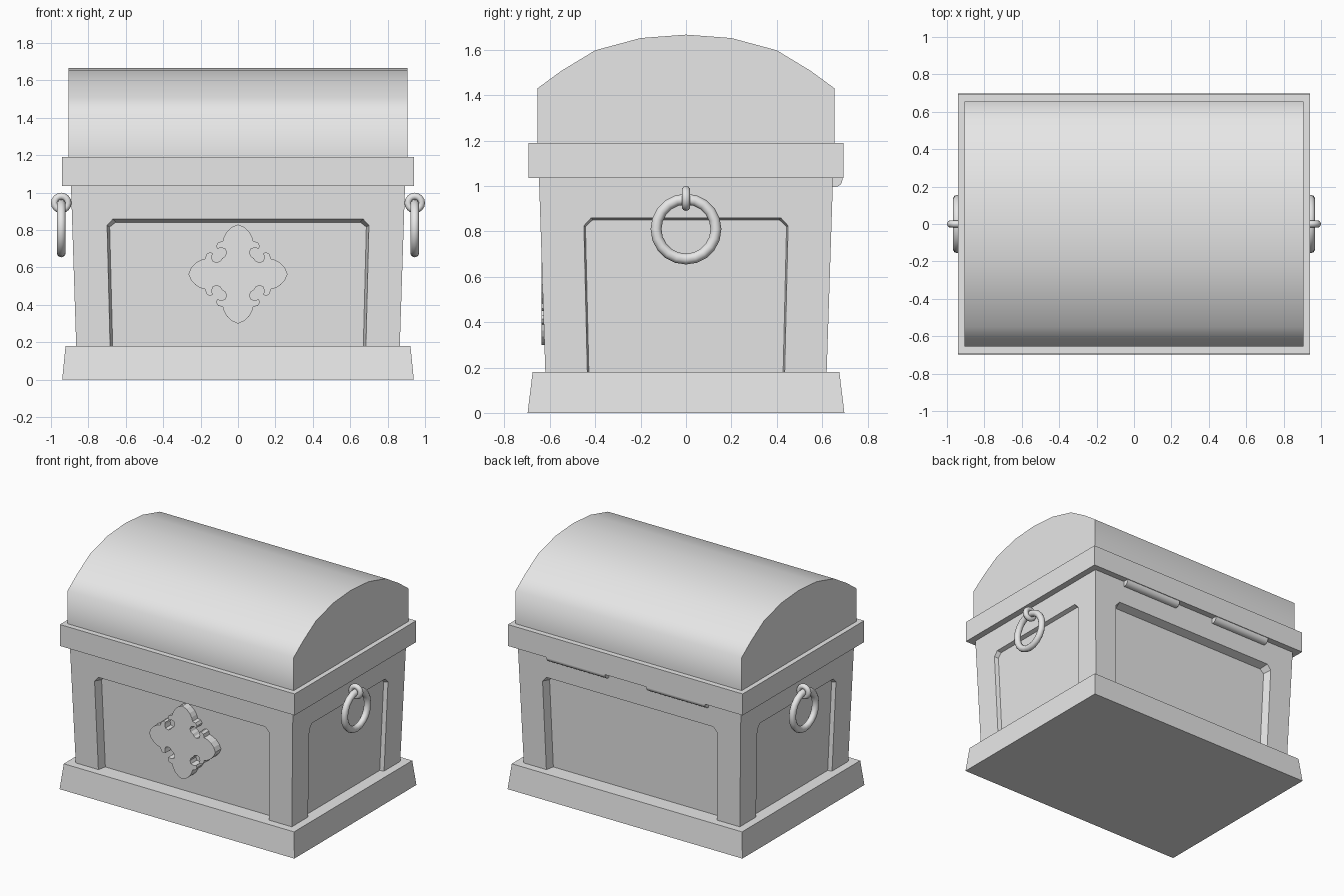
import bpy, bmesh, math
from mathutils import Vector

cube = bpy.data.objects.get("Cube")
if cube:
    bpy.data.objects.remove(cube, do_unlink=True)

grey = bpy.data.materials.new("plain grey")
grey.use_nodes = True
grey.diffuse_color = (0.8, 0.8, 0.8, 1)
grey.node_tree.nodes["Principled BSDF"].inputs["Base Color"].default_value = (0.8, 0.8, 0.8, 1)


def finish(name, bm, smooth=None):
    bmesh.ops.remove_doubles(bm, verts=bm.verts, dist=1e-5)
    bmesh.ops.recalc_face_normals(bm, faces=bm.faces)
    mesh = bpy.data.meshes.new(name)
    bm.to_mesh(mesh)
    bm.free()
    mesh.materials.append(grey)
    if smooth:
        mesh.polygons.foreach_set("use_smooth", [True] * len(mesh.polygons))
        mesh.set_sharp_from_angle(angle=math.radians(smooth))
    obj = bpy.data.objects.new(name, mesh)
    bpy.context.collection.objects.link(obj)
    return obj


def face(bm, pts):
    return bm.faces.new([bm.verts.new(p) for p in pts])


def loft(name, a, b, smooth=None):
    """Closed solid between two matching outlines."""
    bm = bmesh.new()
    face(bm, a)
    face(bm, b)
    for i in range(len(a)):
        j = (i + 1) % len(a)
        face(bm, [a[i], a[j], b[j], b[i]])
    return finish(name, bm, smooth)


def rect(x, y, z):
    return [(-x, -y, z), (x, -y, z), (x, y, z), (-x, y, z)]


def torus(name, centre, major, minor, axis, n=20, m=10):
    """Ring around the given axis ('x' or 'y')."""
    bm = bmesh.new()

    def point(i, j):
        a, b = 2 * math.pi * i / n, 2 * math.pi * j / m
        r, h = major + minor * math.cos(b), minor * math.sin(b)
        u, v = r * math.sin(a), r * math.cos(a)
        return Vector(centre) + Vector((h, u, v) if axis == 'x' else (u, h, v))
    for i in range(n):
        for j in range(m):
            face(bm, [point(i, j), point(i + 1, j), point(i + 1, j + 1), point(i, j + 1)])
    return finish(name, bm, 60)


# Plinth and lid rim
loft("plinth", rect(0.94, 0.698, 0), rect(0.922, 0.676, 0.18))
loft("lid_rim", rect(0.94, 0.694, 1.035), rect(0.94, 0.694, 1.19))

# Tapered body with a recessed panel in each wall
Z0, Z1 = 0.18, 1.036


def half(z):
    t = (z - Z0) / (Z1 - Z0)
    return 0.865 + 0.028 * t, 0.62 + 0.028 * t


def wall(bm, quarter, top, bottom, bevel, depth):
    def place(u, z, d=0.0):
        hx, hy = half(z)
        x, y = u, -(hy if quarter % 2 == 0 else hx) + d
        for _ in range(quarter):
            x, y = -y, x
        return (x, y, z)

    def width(z):
        return half(z)[quarter % 2]

    def arch(inset, drop):
        right = [(bottom - inset, Z0), (top - inset, 0.825 - drop * 0.5),
                 (top - 0.032 - inset, 0.86 - drop)]
        return right + [(-u, z) for u, z in reversed(right)]
    outer = [place(u, z) for u, z in arch(0, 0)]
    inner = [place(u, z, depth) for u, z in arch(bevel, bevel * 1.3)]
    frame = [place(-width(Z0), Z0), place(-width(Z1), Z1),
             place(width(Z1), Z1), place(width(Z0), Z0)]
    face(bm, frame + outer)
    for i in range(len(outer) - 1):
        face(bm, [outer[i], outer[i + 1], inner[i + 1], inner[i]])
    face(bm, inner)


bm = bmesh.new()
for q in range(4):
    if q % 2 == 0:
        wall(bm, q, 0.70, 0.684, 0.014, 0.06)
    else:
        wall(bm, q, 0.45, 0.435, 0.007, 0.03)
face(bm, rect(*half(Z1), Z1))
finish("chest_body", bm)

# Domed lid
arc = [(0.655, 1.19), (0.655, 1.43), (0.55, 1.507), (0.40, 1.598), (0.20, 1.652)]
dome = arc + [(0, 1.667)] + [(-y, z) for y, z in reversed(arc)]
loft("domed_lid", [(-0.905, y, z) for y, z in dome],
     [(0.905, y, z) for y, z in dome], 60)

# Four-petal ornament on the front panel, mirrored about its diagonal
octant = [(0, 50), (6, 47.5), (11, 43), (14, 38), (15.5, 33), (20, 32), (22, 28.5),
          (21, 25.5), (17, 26.5), (13, 25.5), (11.5, 21.5), (13, 18)]
petal = octant + [(16, 16)] + [(b, a) for a, b in reversed(octant[1:])]
outline = []
for q in range(4):
    for u, v in petal:
        for _ in range(q):
            u, v = v, -u
        outline.append((u * 0.0053, 0.565 + v * 0.0053))
loft("front_ornament", [(x, -0.637, z) for x, z in outline],
     [(x, -0.55, z) for x, z in outline])

# Ring handles and their eyelets
for side, s in (("left", 1), ("right", -1)):
    torus(side + "_handle_ring", (s * 0.945, 0, 0.81), 0.132, 0.024, 'x')
    torus(side + "_handle_eyelet", (s * 0.945, 0, 0.945), 0.036, 0.019, 'y', 16)

# Hinge barrels under the rear rim
barrel = [(0.655 + 0.035 * math.cos(a), 1.03 + 0.035 * math.sin(a))
          for a in (2 * math.pi * i / 16 for i in range(16))]
for side, s in (("left", 1), ("right", -1)):
    loft(side + "_hinge", [(s * 0.165, y, z) for y, z in barrel],
         [(s * 0.635, y, z) for y, z in barrel], 40)
